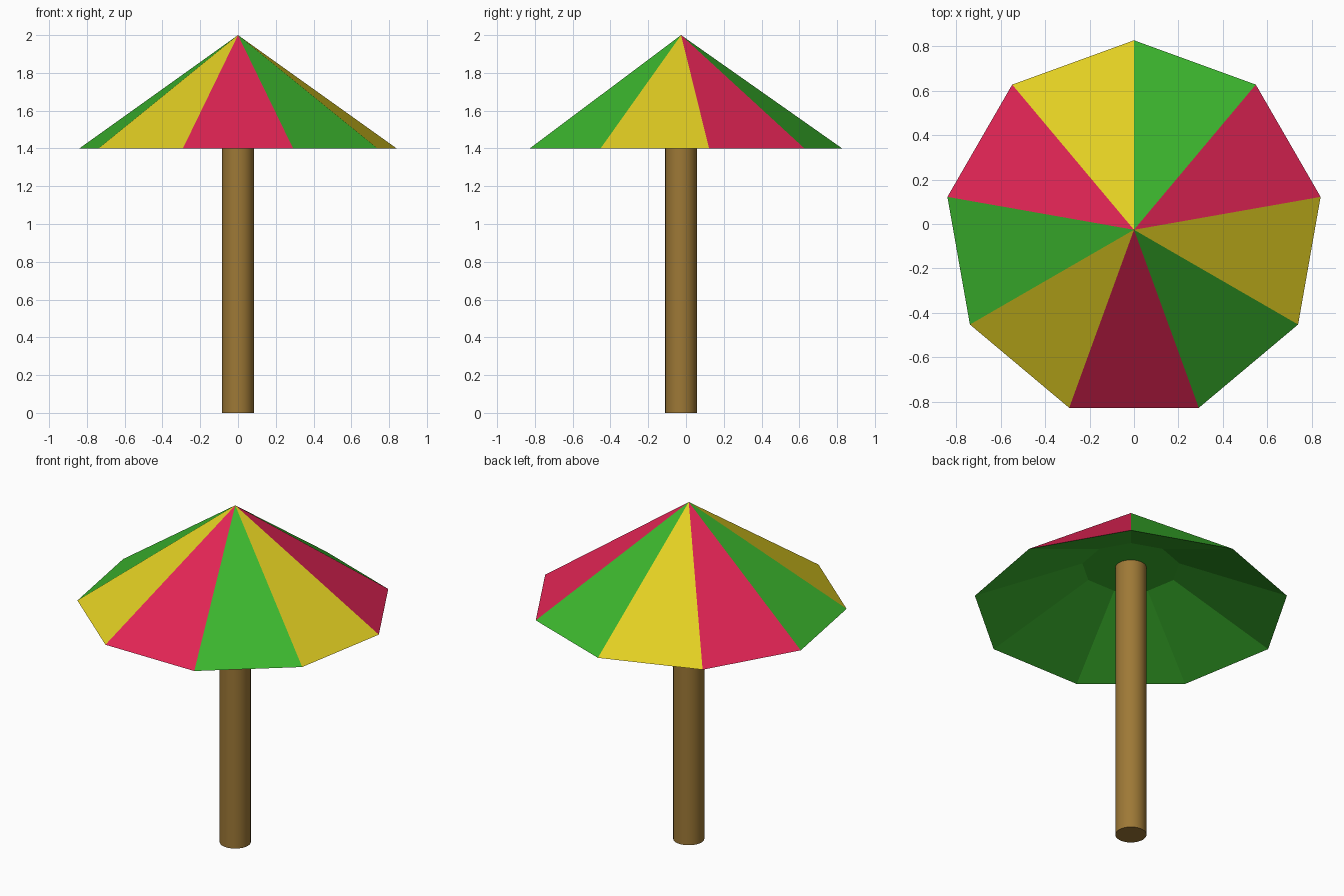
import bpy, bmesh, math

if "Cube" in bpy.data.objects:
    bpy.data.objects.remove(bpy.data.objects["Cube"])

CY = -0.026          # centre line of pole and canopy
SIDES = 9


def material(name, rgb):
    m = bpy.data.materials.new(name)
    m.diffuse_color = (*rgb, 1)
    m.use_nodes = True
    m.node_tree.nodes["Principled BSDF"].inputs["Base Color"].default_value = m.diffuse_color
    return m


yellow = material("yellow_cloth", (0.76, 0.62, 0.016))
red = material("red_cloth", (0.76, 0.018, 0.09))
green = material("green_cloth", (0.045, 0.47, 0.027))
wood = material("wood", (0.34, 0.19, 0.037))


def ring(bm, radius, z):
    angles = [math.radians(90 + 360 / SIDES * i) for i in range(SIDES)]
    return [bm.verts.new((radius * math.cos(a), radius * math.sin(a), z)) for a in angles]


# Canopy: striped nine-sided cone on top, shallower green underside with flat ceiling
bm = bmesh.new()
apex = bm.verts.new((0, 0, 2.0))
rim = ring(bm, 0.853, 1.4)
inner = ring(bm, 0.265, 1.66)
for i in range(SIDES):
    j = (i + 1) % SIDES
    bm.faces.new((rim[i], rim[j], apex)).material_index = i % 3
    bm.faces.new((rim[j], rim[i], inner[i], inner[j])).material_index = 2
bm.faces.new(inner[::-1]).material_index = 2
mesh = bpy.data.meshes.new("canopy")
bm.to_mesh(mesh)
bm.free()
for m in (yellow, red, green):
    mesh.materials.append(m)
canopy = bpy.data.objects.new("canopy", mesh)
canopy.location.y = CY
bpy.context.collection.objects.link(canopy)

# Pole
height = 1.67
bpy.ops.mesh.primitive_cylinder_add(vertices=32, radius=0.084, depth=height,
                                    location=(0, CY, height / 2))
pole = bpy.context.object
pole.name = "pole"
pole.data.materials.append(wood)
bpy.ops.object.shade_smooth_by_angle()
